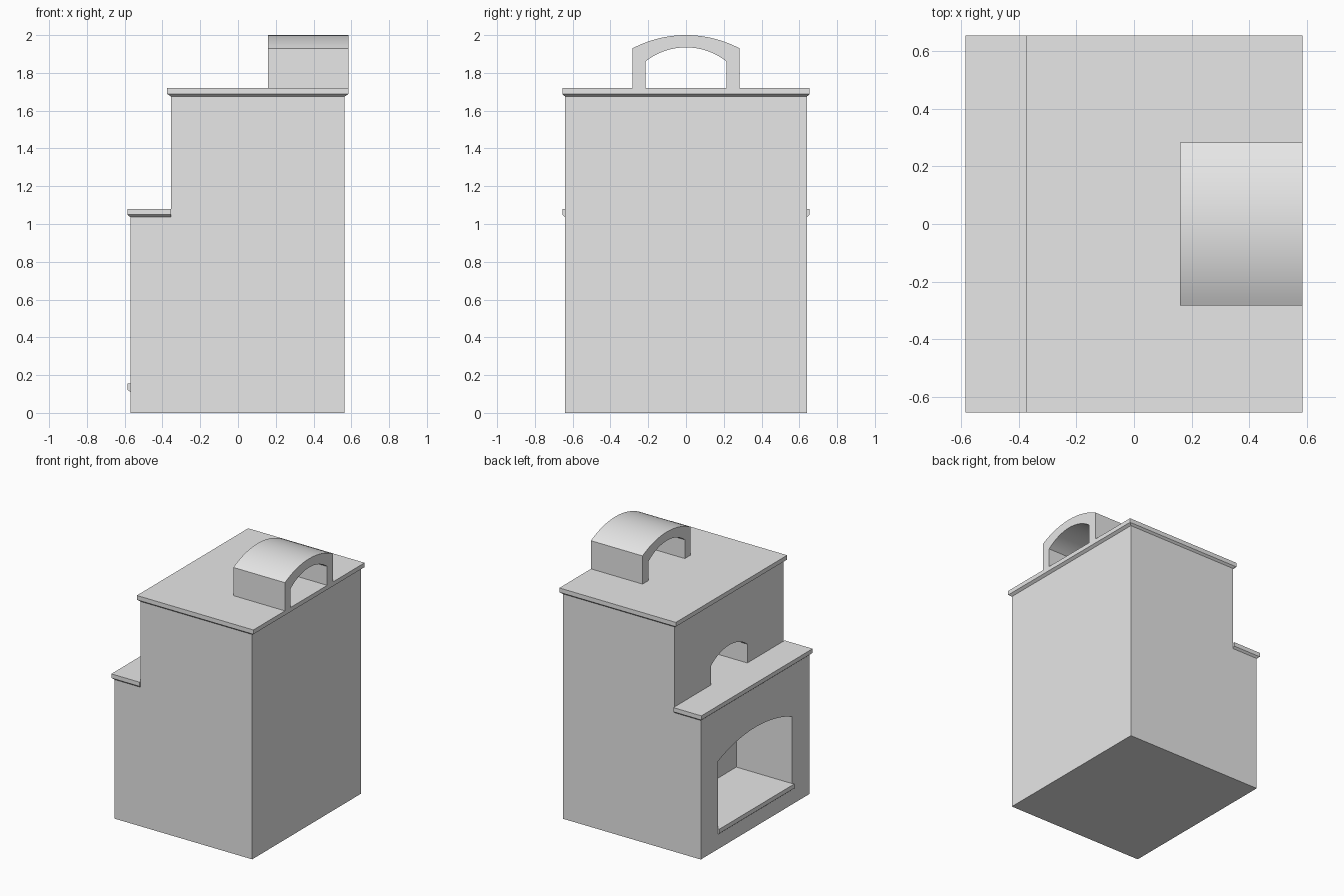
import bpy, bmesh, math

cube = bpy.data.objects.get("Cube")
if cube:
    bpy.data.objects.remove(cube, do_unlink=True)

grey = bpy.data.materials.new("plaster_grey")
grey.use_nodes = True
grey.diffuse_color = (0.8, 0.8, 0.8, 1)
grey.node_tree.nodes["Principled BSDF"].inputs["Base Color"].default_value = (0.8, 0.8, 0.8, 1)


def loft(name, rings):
    """Solid from matching closed rings of 3D points."""
    bm = bmesh.new()
    rows = [[bm.verts.new(p) for p in ring] for ring in rings]
    n = len(rows[0])
    bm.faces.new(rows[0])
    bm.faces.new(rows[-1])
    for low, high in zip(rows, rows[1:]):
        for i in range(n):
            j = (i + 1) % n
            bm.faces.new((low[i], low[j], high[j], high[i]))
    bmesh.ops.recalc_face_normals(bm, faces=bm.faces)
    mesh = bpy.data.meshes.new(name)
    bm.to_mesh(mesh)
    bm.free()
    mesh.materials.append(grey)
    obj = bpy.data.objects.new(name, mesh)
    bpy.context.collection.objects.link(obj)
    return obj


def activate(obj):
    bpy.ops.object.select_all(action='DESELECT')
    obj.select_set(True)
    bpy.context.view_layer.objects.active = obj


def arch(half, base, spring, apex, steps=20):
    """Doorway outline in y and z with a segmental arch on top."""
    rise = apex - spring
    radius = (half * half + rise * rise) / (2 * rise)
    sweep = math.asin(half / radius)
    points = [(-half, base)]
    for i in range(steps + 1):
        a = sweep * (2 * i / steps - 1)
        points.append((radius * math.sin(a), apex - radius + radius * math.cos(a)))
    return points + [(half, base)]


def along_x(name, outline, x0, x1):
    return loft(name, [[(x, y, z) for y, z in outline] for x in (x0, x1)])


def lipped_slab(name, x0, x1, half, z0, z1, left=0.015, right=0.015, side=0.015):
    """Slab whose underside slopes in to meet the wall."""
    def ring(z, k):
        a, b, h = x0 + left * k, x1 - right * k, half - side * k
        return [(a, -h, z), (b, -h, z), (b, h, z), (a, h, z)]
    return loft(name, [ring(z0, 1), ring(z0 + 0.013, 0), ring(z1, 0)])


# stepped body
profile = [(-0.57, 0), (0.565, 0), (0.565, 1.675), (-0.355, 1.675),
           (-0.355, 1.036), (-0.57, 1.036)]
body = loft("stove_body", [[(x, y, z) for x, z in profile] for y in (-0.64, 0.64)])

# firebox and oven mouth cut into the stepped side
niches = [along_x("firebox_cutter", arch(0.435, 0.155, 0.655, 0.74), -0.7, -0.11),
          along_x("oven_cutter", arch(0.215, 1.08, 1.22, 1.295), -0.5, 0.2)]
for cutter in niches:
    cutter.hide_render = True
    activate(body)
    cut = body.modifiers.new("niche", 'BOOLEAN')
    cut.operation = 'DIFFERENCE'
    cut.solver = 'EXACT'
    cut.object = cutter
    bpy.ops.object.modifier_apply(modifier=cut.name)
    bpy.data.objects.remove(cutter, do_unlink=True)

# ledge, top slab and firebox sill
lipped_slab("ledge", -0.585, -0.355, 0.655, 1.036, 1.08, right=0)
lipped_slab("top_slab", -0.375, 0.585, 0.655, 1.675, 1.72, left=0.02, right=0.02)
lipped_slab("firebox_sill", -0.585, -0.57, 0.44, 0.11, 0.155, right=0, side=0)

# arched vault on the top slab, open at both ends
outer = arch(0.283, 1.72, 1.93, 2.0)
inner = arch(0.215, 1.72, 1.86, 1.935)
vault = along_x("top_vault", outer + inner[::-1], 0.16, 0.585)

for obj in (body, vault):
    activate(obj)
    bpy.ops.object.shade_smooth_by_angle(angle=math.radians(25))
